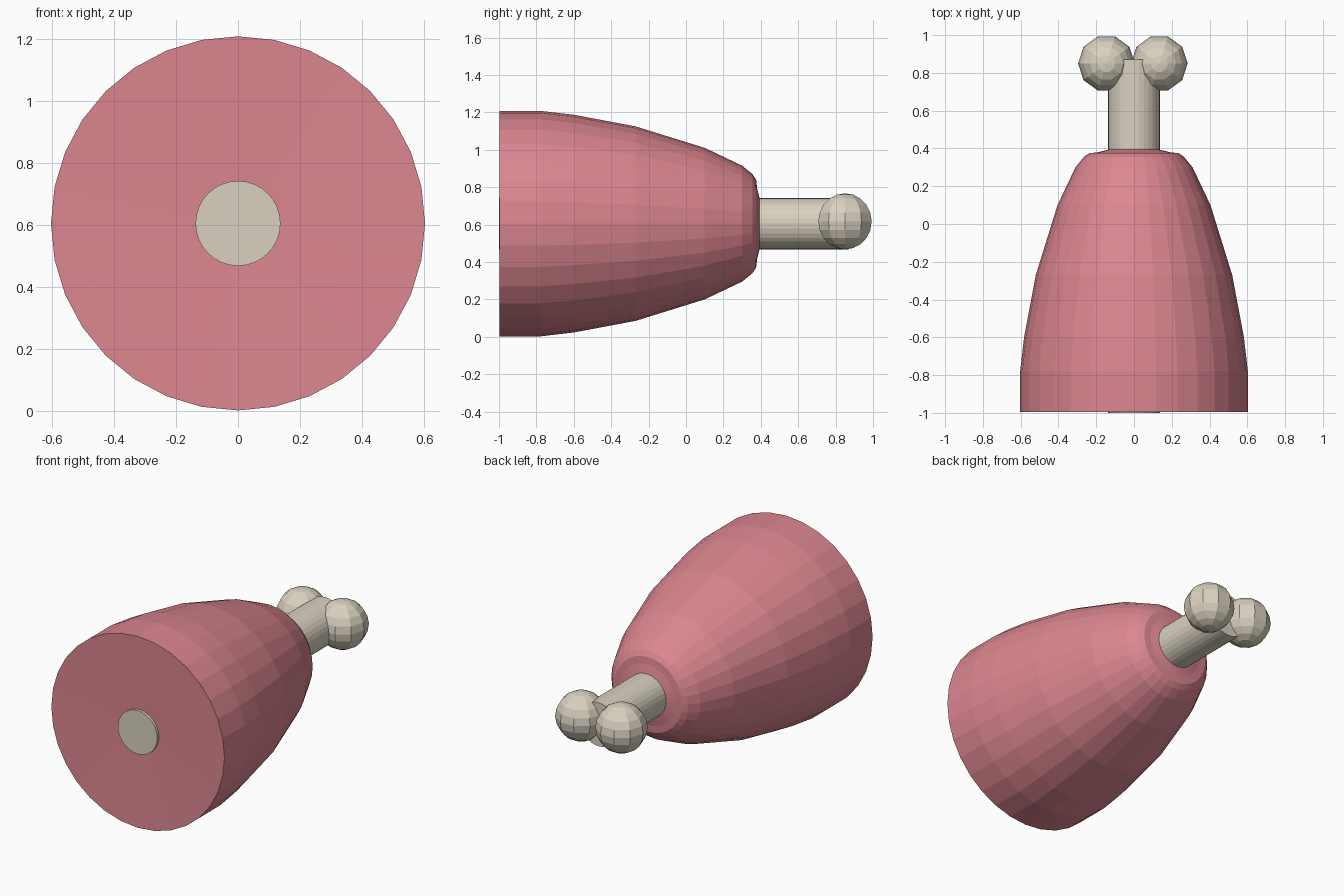
import bpy, bmesh, math
from mathutils import Matrix

if "Cube" in bpy.data.objects:
    bpy.data.objects.remove(bpy.data.objects["Cube"])

CZ = 0.605   # height of the long axis
SIDES = 32


def material(name, rgb):
    m = bpy.data.materials.new(name)
    m.diffuse_color = (*rgb, 1)
    m.use_nodes = True
    m.node_tree.nodes["Principled BSDF"].inputs["Base Color"].default_value = m.diffuse_color
    return m


def finish(name, bm, mat):
    bmesh.ops.recalc_face_normals(bm, faces=bm.faces[:])
    me = bpy.data.meshes.new(name)
    bm.to_mesh(me)
    bm.free()
    me.materials.append(mat)
    ob = bpy.data.objects.new(name, me)
    bpy.context.collection.objects.link(ob)
    return ob


def lathe(name, profile, mat):
    """Spin (y, radius) points around the y axis and cap both ends."""
    bm = bmesh.new()
    rings = []
    for y, r in profile:
        rings.append([bm.verts.new((r * math.sin(math.tau * i / SIDES), y,
                                    CZ + r * math.cos(math.tau * i / SIDES)))
                      for i in range(SIDES)])
    for a, b in zip(rings, rings[1:]):
        for i in range(SIDES):
            j = (i + 1) % SIDES
            bm.faces.new((a[i], a[j], b[j], b[i]))
    bm.faces.new(rings[0])
    bm.faces.new(rings[-1])
    return finish(name, bm, mat)


pink = material("meat pink", (0.72, 0.24, 0.28))
cream = material("bone cream", (0.70, 0.64, 0.53))

# meat, with a slightly dished cut face
lathe("meat", [(-0.982, 0.12), (-0.996, 0.603), (-0.78, 0.603), (-0.6, 0.582),
               (-0.27, 0.52), (0.1, 0.405), (0.3, 0.31), (0.355, 0.265),
               (0.375, 0.235), (0.38, 0.19), (0.395, 0.13)], pink)

# bone shaft running right through the meat
lathe("bone_shaft", [(-1.0, 0.137), (0.87, 0.137)], cream)

# two knobs at the bone end
for name, x in (("bone_knob_left", -0.146), ("bone_knob_right", 0.134)):
    bm = bmesh.new()
    bmesh.ops.create_uvsphere(bm, u_segments=10, v_segments=10, radius=0.15)
    bmesh.ops.transform(bm, verts=bm.verts[:],
                        matrix=Matrix.Translation((x, 0.85, 0.617))
                        @ Matrix.Rotation(math.radians(90), 4, 'Z'))
    finish(name, bm, cream)
